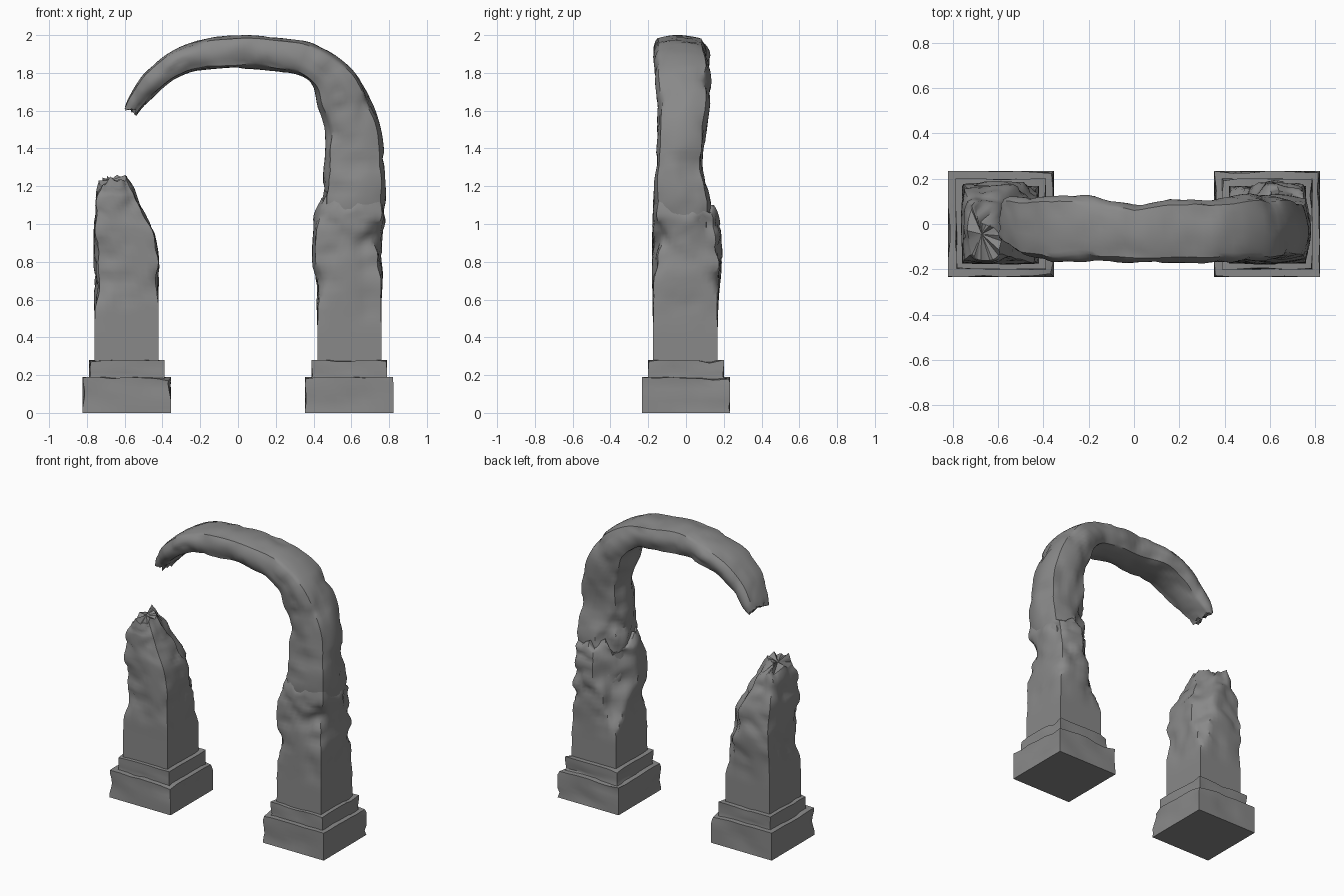
import bpy, bmesh, math, random
from mathutils import Vector, noise

if "Cube" in bpy.data.objects:
    bpy.data.objects.remove(bpy.data.objects["Cube"])

random.seed(4)
SIDE = 10    # points along each side of a cross-section
STEPS = 6    # rings between two profile rows

stone = bpy.data.materials.new("dark_stone")
stone.diffuse_color = (0.25, 0.25, 0.25, 1)
stone.use_nodes = True
stone.node_tree.nodes["Principled BSDF"].inputs["Base Color"].default_value = stone.diffuse_color


def finish(bm, name, angle=40):
    bmesh.ops.recalc_face_normals(bm, faces=bm.faces)
    me = bpy.data.meshes.new(name)
    bm.to_mesh(me)
    bm.free()
    me.shade_smooth()
    me.set_sharp_from_angle(angle=math.radians(angle))
    me.materials.append(stone)
    ob = bpy.data.objects.new(name, me)
    bpy.context.collection.objects.link(ob)
    return ob


def unit_ring():
    """Points around a square, each paired with its rounded version."""
    corners = [Vector(c) for c in ((-1, -1), (1, -1), (1, 1), (-1, 1))]
    ring = []
    for i in range(4):
        for k in range(SIDE):
            p = corners[i].lerp(corners[(i + 1) % 4], k / SIDE)
            ring.append((p, p.normalized()))
    return ring


def spline(rows):
    """Smooth interpolation through the profile rows."""
    out = []
    for i in range(len(rows) - 1):
        a, b = rows[max(i - 1, 0)], rows[i]
        c, d = rows[i + 1], rows[min(i + 2, len(rows) - 1)]
        for k in range(STEPS):
            t = k / STEPS
            out.append([0.5 * (2 * q + (r - p) * t + (2 * p - 5 * q + 4 * r - s) * t * t
                               + (3 * q - p - 3 * r + s) * t ** 3)
                        for p, q, r, s in zip(a, b, c, d)])
    return out + [list(rows[-1])]


def lookup(table, z):
    """Piecewise linear value at height z."""
    if z <= table[0][0]:
        return table[0][1]
    for (z0, a), (z1, b) in zip(table, table[1:]):
        if z <= z1:
            return a + (b - a) * (z - z0) / (z1 - z0)
    return table[-1][1]


def rock(p, seed):
    """Lumps with carved creases."""
    q = p + Vector((seed, 0, 0))
    n = noise.noise(q * 5) + 0.6 * noise.noise(q * 11)
    return n - 0.5 * (1 - abs(noise.noise(q * 6))) ** 8 + 0.1


def loft(name, rows, seed, rough, jag=0.0, lean=0.0, chip=0.0, cut=None):
    """Rows: inner x, inner z, outer x, outer z, y min, y max, roundness.
    cut: x direction and centre x of a broken back corner, with its reach by height."""
    bm = bmesh.new()
    rings = []
    path = spline(rows)
    square = unit_ring()
    jags = [1.4 * noise.noise(Vector((sq.x, sq.y, seed)) * 2.3) + random.uniform(-0.5, 0.5)
            for sq, _ in square]
    for j, (xi, zi, xo, zo, y0, y1, rnd) in enumerate(path):
        mid = Vector(((xi + xo) / 2, (y0 + y1) / 2, (zi + zo) / 2))
        ax_u = Vector(((xo - xi) / 2, 0, (zo - zi) / 2))
        ax_v = Vector((0, (y1 - y0) / 2, 0))
        along = ax_v.cross(ax_u).normalized()
        if along.z < 0 and mid.x > 0.3:
            along = -along
        end = max(0, 1 - (len(path) - 1 - j) / (2 * STEPS)) ** 2
        ring = []
        for (sq, ci), jg in zip(square, jags):
            f = sq.lerp(ci, min(max(rnd, 0), 1))
            p = mid + ax_u * f.x + ax_v * f.y
            fade = min(max((p.z - 0.45) / 0.25, 0), 1)
            # broken corner, cut back along the diagonal
            if cut and abs(p.x - cut[1]) < 0.3:
                d = Vector((cut[0], 1, 0)).normalized()
                reach = (p - Vector((cut[1], 0, 0))).dot(d)
                limit = lookup(cut[2], p.z) + 0.05 * fade * noise.noise(p * 8)
                p -= d * max(0, reach - limit) * 0.95
            k = min(rough * rock(p, seed), 0.025)
            # extra bites out of the corners
            corner = max(0, sq.length - 1.1) / 0.314
            k -= chip * corner * max(0, 0.2 + 1.3 * noise.noise(p * 7 + Vector((0, seed, 0))))
            p = mid + (p - mid) * (1 + k * fade)
            p += along * end * (jag * jg + lean * f.y)
            ring.append(bm.verts.new(p))
        rings.append(ring)
    n = len(square)
    for a, b in zip(rings, rings[1:]):
        for i in range(n):
            bm.faces.new((a[i], a[(i + 1) % n], b[(i + 1) % n], b[i]))
    bm.faces.new(rings[0])
    # broken end, closed with a fan
    tip = sum((v.co for v in rings[-1]), Vector()) / n
    c = bm.verts.new(tip)
    for i in range(n):
        bm.faces.new((rings[-1][i], rings[-1][(i + 1) % n], c))
    return finish(bm, name)


def slab(name, cx, half, z0, z1, seed):
    """Worn stone block with chipped, sagging upper edges."""
    bm = bmesh.new()
    bmesh.ops.create_cube(bm, size=2)
    bmesh.ops.subdivide_edges(bm, edges=bm.edges[:], cuts=5, use_grid_fill=True)
    for v in bm.verts:
        u = v.co.copy()
        p = Vector((cx + u.x * half, u.y * half, (z0 + z1) / 2 + u.z * (z1 - z0) / 2))
        wear = max(0, noise.noise(p * 9 + Vector((seed, 0, 0))))
        if max(abs(u.x), abs(u.y)) > 0.99 and u.z > -0.9:
            s = 1 - 0.09 * wear
            p.x, p.y = cx + (p.x - cx) * s, p.y * s
            if u.z > 0.9:
                p.z -= 0.03 * wear
        v.co = p
    finish(bm, name, 30)


# stepped pedestals
for side, cx in (("left", -0.588), ("right", 0.588)):
    slab(side + "_plinth", cx, 0.234, 0.0, 0.19, cx * 9)
    slab(side + "_plinth_step", cx, 0.2, 0.18, 0.28, cx * 5)

# broken left pillar
loft("left_pillar", [
    (-0.42, 0.27, -0.76, 0.27, -0.175, 0.168, 0.0),
    (-0.42, 0.45, -0.76, 0.45, -0.175, 0.168, 0.0),
    (-0.42, 0.62, -0.76, 0.62, -0.175, 0.172, 0.05),
    (-0.42, 0.80, -0.76, 0.80, -0.175, 0.185, 0.1),
    (-0.445, 0.95, -0.76, 0.95, -0.175, 0.17, 0.15),
    (-0.495, 1.06, -0.76, 1.07, -0.172, 0.15, 0.2),
    (-0.535, 1.16, -0.755, 1.15, -0.168, 0.125, 0.25),
    (-0.58, 1.25, -0.73, 1.21, -0.158, 0.10, 0.35),
], 3.0, 0.15, 0.022, 0.0, 0.15,
    (1, -0.59, [(0.45, 0.26), (0.66, 0.21), (0.88, 0.175), (1.05, 0.085), (1.18, 0.01), (1.27, -0.07)]))

# chipped square lower part of the right pillar
back_cut = [(0.42, 0.26), (0.6, 0.2), (0.85, 0.13), (1.1, 0.1), (1.3, 0.12), (1.5, 0.17), (1.6, 0.4)]
loft("right_pillar", [
    (0.42, 0.27, 0.76, 0.27, -0.175, 0.168, 0.0),
    (0.42, 0.45, 0.76, 0.45, -0.175, 0.168, 0.0),
    (0.415, 0.62, 0.76, 0.62, -0.175, 0.172, 0.1),
    (0.395, 0.80, 0.765, 0.80, -0.175, 0.19, 0.25),
    (0.40, 0.95, 0.775, 0.95, -0.175, 0.182, 0.35),
    (0.405, 1.05, 0.78, 1.05, -0.172, 0.17, 0.4),
    (0.44, 1.10, 0.775, 1.10, -0.165, 0.145, 0.5),
], 8.0, 0.15, 0.05, -0.04, 0.18, (-1, 0.59, back_cut))

# rounded column bending over into the broken arch
loft("arch", [
    (0.47, 0.80, 0.73, 0.80, -0.13, 0.11, 0.6),
    (0.435, 1.08, 0.775, 1.08, -0.165, 0.13, 0.45),
    (0.455, 1.28, 0.775, 1.28, -0.165, 0.10, 0.45),
    (0.465, 1.46, 0.758, 1.48, -0.15, 0.105, 0.5),
    (0.425, 1.62, 0.70, 1.66, -0.158, 0.125, 0.55),
    (0.40, 1.72, 0.60, 1.82, -0.168, 0.13, 0.55),
    (0.33, 1.785, 0.41, 1.95, -0.172, 0.11, 0.55),
    (0.18, 1.812, 0.20, 1.985, -0.168, 0.11, 0.55),
    (0.0, 1.825, 0.0, 1.998, -0.172, 0.085, 0.55),
    (-0.19, 1.815, -0.22, 1.972, -0.17, 0.135, 0.55),
    (-0.33, 1.768, -0.39, 1.89, -0.165, 0.12, 0.55),
    (-0.43, 1.69, -0.51, 1.78, -0.14, 0.115, 0.55),
    (-0.50, 1.62, -0.578, 1.67, -0.09, 0.12, 0.5),
    (-0.53, 1.59, -0.597, 1.625, -0.07, 0.115, 0.5),
], 12.0, 0.13, 0.018, 0.0, 0.06, (-1, 0.59, back_cut))
